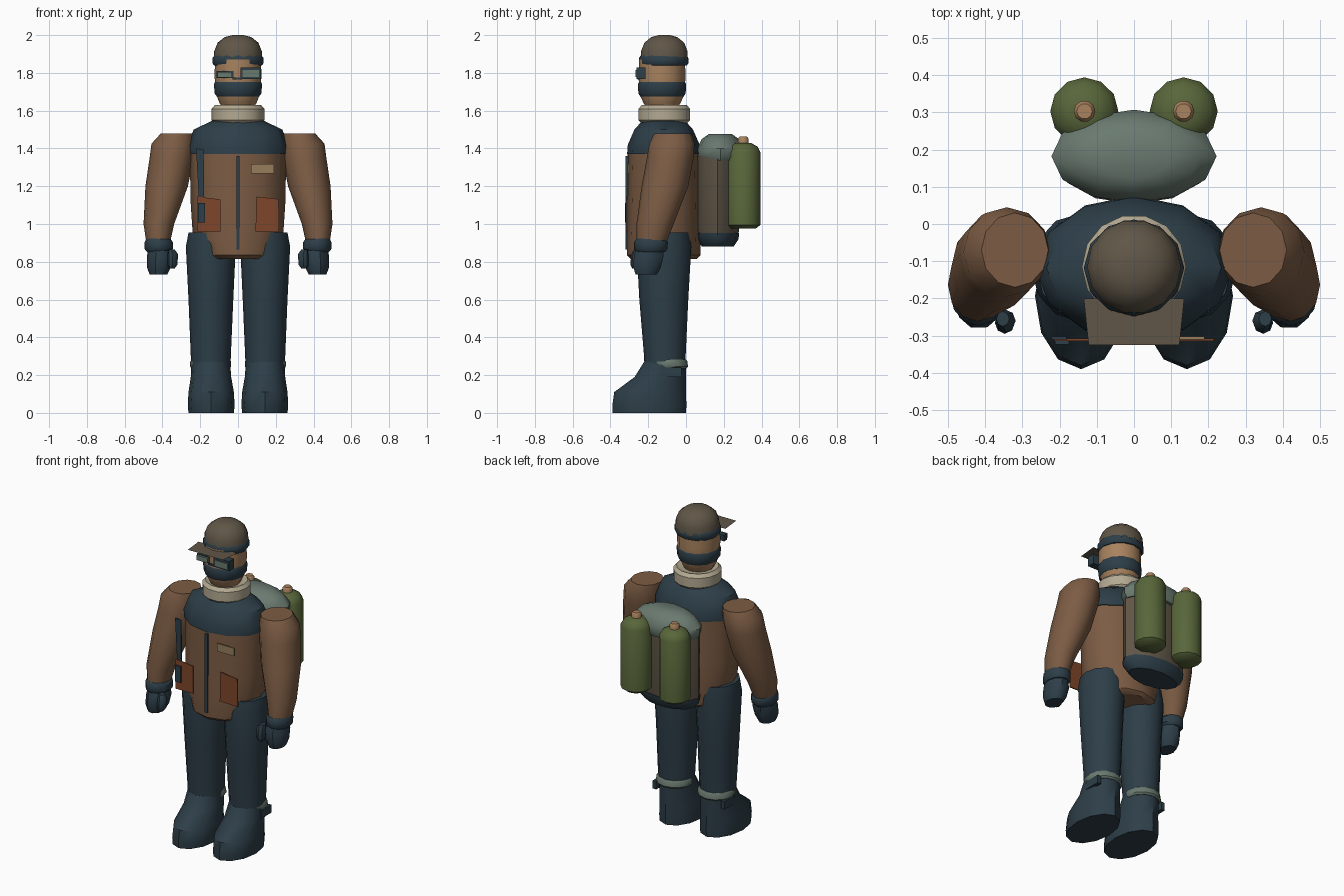
import bpy, bmesh, math

def lin(c):
    c /= 255
    return c / 12.92 if c < 0.04045 else ((c + 0.055) / 1.055) ** 2.4

def mat(name, r, g, b):
    m = bpy.data.materials.new(name)
    m.diffuse_color = (lin(r), lin(g), lin(b), 1)
    return m

BROWN = mat("jacket_brown", 124, 92, 68)
NAVY = mat("dark_navy", 45, 62, 72)
SKIN = mat("skin_tan", 168, 130, 94)
TAUPE = mat("taupe", 96, 86, 71)
CREAM = mat("cream", 180, 170, 146)
GREEN = mat("tank_green", 88, 102, 58)
SAGE = mat("sage_grey", 106, 122, 112)
RUST = mat("rust", 126, 70, 42)
PATCH = mat("patch_tan", 150, 126, 92)

def finish(name, bm, material, smooth=True):
    bmesh.ops.recalc_face_normals(bm, faces=bm.faces)
    me = bpy.data.meshes.new(name)
    bm.to_mesh(me)
    bm.free()
    ob = bpy.data.objects.new(name, me)
    bpy.context.collection.objects.link(ob)
    me.materials.append(material)
    if smooth:
        bpy.ops.object.select_all(action='DESELECT')
        bpy.context.view_layer.objects.active = ob
        ob.select_set(True)
        bpy.ops.object.shade_smooth_by_angle(angle=math.radians(40))
    return ob

def loft(name, material, rows, n=12, phase=0.0):
    """Skin elliptical rings given as (z, x_min, x_max, y_min, y_max)."""
    bm = bmesh.new()
    rings = []
    for z, x0, x1, y0, y1 in rows:
        ring = []
        for i in range(n):
            a = 2 * math.pi * (i + phase) / n
            ring.append(bm.verts.new(((x0 + x1) / 2 + (x1 - x0) / 2 * math.cos(a),
                                      (y0 + y1) / 2 + (y1 - y0) / 2 * math.sin(a), z)))
        rings.append(ring)
    for a, b in zip(rings, rings[1:]):
        for i in range(n):
            j = (i + 1) % n
            bm.faces.new((a[i], a[j], b[j], b[i]))
    bm.faces.new(rings[0])
    bm.faces.new(rings[-1])
    return finish(name, bm, material)

def round_loft(name, material, rows, cx, cy, n=12):
    """Rows of (z, rx, ry) around one vertical axis."""
    return loft(name, material,
                [(z, cx - rx, cx + rx, cy - ry, cy + ry) for z, rx, ry in rows], n)

def prism(name, material, pts, y0, y1):
    """Extrude an x-z outline along y."""
    bm = bmesh.new()
    a = [bm.verts.new((x, y0, z)) for x, z in pts]
    b = [bm.verts.new((x, y1, z)) for x, z in pts]
    bm.faces.new(a)
    bm.faces.new(b)
    for i in range(len(pts)):
        j = (i + 1) % len(pts)
        bm.faces.new((a[i], a[j], b[j], b[i]))
    return finish(name, bm, material, False)

def box(name, material, x0, x1, y0, y1, z0, z1):
    return prism(name, material, [(x0, z0), (x1, z0), (x1, z1), (x0, z1)], y0, y1)

def pair(name, material, rows, n=12):
    """Left and right copies of a loft."""
    loft("right_" + name, material, rows, n)
    loft("left_" + name, material, [(z, -b, -a, c, d) for z, a, b, c, d in rows], n)

# Jacket, shoulder yoke and collar
round_loft("jacket", BROWN, [(0.815, 0.17, 0.175), (0.835, 0.205, 0.195), (0.92, 0.238, 0.196),
                             (1.1, 0.25, 0.193), (1.38, 0.256, 0.188)], 0, -0.118)
round_loft("shoulder_yoke", NAVY, [(1.37, 0.262, 0.194), (1.42, 0.265, 0.19),
                                   (1.50, 0.235, 0.155), (1.545, 0.14, 0.115)], 0, -0.118)
round_loft("collar", CREAM, [(1.535, 0.125, 0.125), (1.55, 0.14, 0.14), (1.61, 0.14, 0.14),
                             (1.63, 0.122, 0.122), (1.622, 0.10, 0.10)], 0, -0.115, 14)

# Head, face mask and cap
round_loft("head", SKIN, [(1.60, 0.075, 0.075), (1.645, 0.10, 0.10), (1.69, 0.117, 0.12),
                          (1.78, 0.124, 0.124), (1.87, 0.122, 0.122)], 0, -0.127)
round_loft("face_mask", NAVY, [(1.675, 0.112, 0.115), (1.69, 0.123, 0.125),
                               (1.74, 0.128, 0.128), (1.752, 0.122, 0.122)], 0, -0.127)
round_loft("cap_band", NAVY, [(1.838, 0.125, 0.122), (1.85, 0.135, 0.13),
                              (1.88, 0.135, 0.13), (1.892, 0.125, 0.122)], 0, -0.118)
round_loft("cap_crown", TAUPE, [(1.87, 0.127, 0.127), (1.915, 0.126, 0.126), (1.96, 0.108, 0.108),
                                (1.99, 0.07, 0.07), (2.0, 0.03, 0.03)], 0, -0.115, 14)
bm = bmesh.new()
brim = [bm.verts.new((x, y, 1.862)) for x, y in
        ((-0.135, -0.2), (0.135, -0.2), (0.122, -0.325), (-0.122, -0.325))]
bm.faces.new(brim)
bmesh.ops.solidify(bm, geom=bm.faces[:], thickness=0.004)
finish("cap_brim", bm, TAUPE, False)

# Goggles
box("right_goggle_frame", NAVY, 0.012, 0.122, -0.262, -0.215, 1.768, 1.828)
box("right_goggle_lens", SAGE, 0.025, 0.112, -0.267, -0.260, 1.778, 1.814)
box("left_goggle_frame", NAVY, -0.115, -0.025, -0.245, -0.215, 1.772, 1.81)
box("left_goggle_lens", SAGE, -0.108, -0.032, -0.258, -0.225, 1.776, 1.806)
box("goggle_bridge", NAVY, -0.03, 0.02, -0.256, -0.225, 1.765, 1.775)

# Sleeves, cuffs, gloves and thumbs
pair("sleeve", BROWN, [(0.90, 0.36, 0.485, -0.262, -0.105), (1.0, 0.338, 0.5, -0.262, -0.065),
                       (1.2, 0.265, 0.49, -0.235, 0.012), (1.35, 0.235, 0.468, -0.207, 0.04),
                       (1.425, 0.225, 0.458, -0.195, 0.045), (1.478, 0.23, 0.41, -0.17, 0.03)])
pair("cuff", NAVY, [(0.852, 0.36, 0.482, -0.262, -0.11), (0.867, 0.345, 0.494, -0.274, -0.098),
                    (0.905, 0.345, 0.494, -0.274, -0.096), (0.922, 0.36, 0.486, -0.262, -0.108)])
pair("glove", NAVY, [(0.733, 0.375, 0.468, -0.27, -0.15), (0.77, 0.355, 0.482, -0.282, -0.13),
                     (0.83, 0.345, 0.482, -0.28, -0.115), (0.87, 0.36, 0.475, -0.265, -0.115)], 10)
pair("thumb", NAVY, [(0.765, 0.335, 0.365, -0.285, -0.25), (0.785, 0.32, 0.374, -0.295, -0.235),
                     (0.84, 0.318, 0.372, -0.29, -0.23), (0.865, 0.335, 0.37, -0.275, -0.235)], 8)

# Trousers, boots, boot rings and buckles
pair("trouser_leg", NAVY, [(0.24, 0.04, 0.248, -0.22, -0.005), (0.30, 0.038, 0.25, -0.222, -0.002),
                           (0.60, 0.025, 0.262, -0.247, 0.012), (0.88, 0.012, 0.276, -0.262, 0.028),
                           (0.955, 0.02, 0.262, -0.255, 0.02)])
pair("boot", NAVY, [(0.0, 0.022, 0.262, -0.388, 0.0), (0.04, 0.018, 0.266, -0.39, 0.002),
                    (0.11, 0.022, 0.262, -0.38, 0.0), (0.19, 0.036, 0.25, -0.272, 0.0),
                    (0.27, 0.042, 0.246, -0.222, -0.002)])
pair("boot_ring", SAGE, [(0.235, 0.045, 0.245, -0.19, 0.0), (0.245, 0.036, 0.253, -0.2, 0.01),
                         (0.272, 0.036, 0.253, -0.21, 0.008), (0.283, 0.045, 0.245, -0.19, 0.0)])
for side, s in (("right", 1), ("left", -1)):
    box(side + "_boot_buckle", NAVY, s * 0.225, s * 0.25, -0.13, -0.025, 0.19, 0.24)

# Backpack with domed lid and dark base
round_loft("backpack_body", TAUPE, [(0.93, 0.195, 0.105), (0.96, 0.205, 0.112),
                                    (1.36, 0.205, 0.112)], 0, 0.168)
round_loft("backpack_base", NAVY, [(0.882, 0.165, 0.085), (0.92, 0.205, 0.11),
                                   (0.952, 0.207, 0.114)], 0, 0.168)
round_loft("backpack_lid", SAGE, [(1.335, 0.205, 0.115), (1.36, 0.222, 0.125), (1.40, 0.222, 0.125),
                                  (1.45, 0.175, 0.098), (1.477, 0.10, 0.06)], 0, 0.182)

# Gas tanks with valves
pair("tank", GREEN, [(0.975, 0.068, 0.198, 0.238, 0.368), (0.995, 0.042, 0.225, 0.212, 0.394),
                     (1.38, 0.042, 0.225, 0.212, 0.394), (1.41, 0.058, 0.208, 0.228, 0.378),
                     (1.43, 0.093, 0.173, 0.263, 0.343)])
pair("valve", SKIN, [(1.42, 0.104, 0.162, 0.274, 0.332), (1.452, 0.104, 0.162, 0.274, 0.332),
                     (1.462, 0.112, 0.154, 0.282, 0.324)], 10)

# Front details: zip, pockets, chest patch, strap and radio
box("zip", NAVY, -0.009, 0.009, -0.319, -0.30, 0.865, 1.36)
prism("right_pocket", RUST, [(0.093, 0.96), (0.218, 0.958), (0.215, 1.132), (0.097, 1.145)],
      -0.315, -0.308)
prism("left_pocket", RUST, [(-0.215, 0.958), (-0.093, 0.96), (-0.093, 1.13), (-0.215, 1.145)],
      -0.315, -0.308)
box("chest_patch", PATCH, 0.07, 0.19, -0.310, -0.302, 1.268, 1.318)
prism("strap", NAVY, [(-0.205, 1.09), (-0.178, 1.09), (-0.182, 1.395), (-0.222, 1.40)],
      -0.31, -0.302)
box("radio", NAVY, -0.212, -0.174, -0.324, -0.305, 1.008, 1.11)
